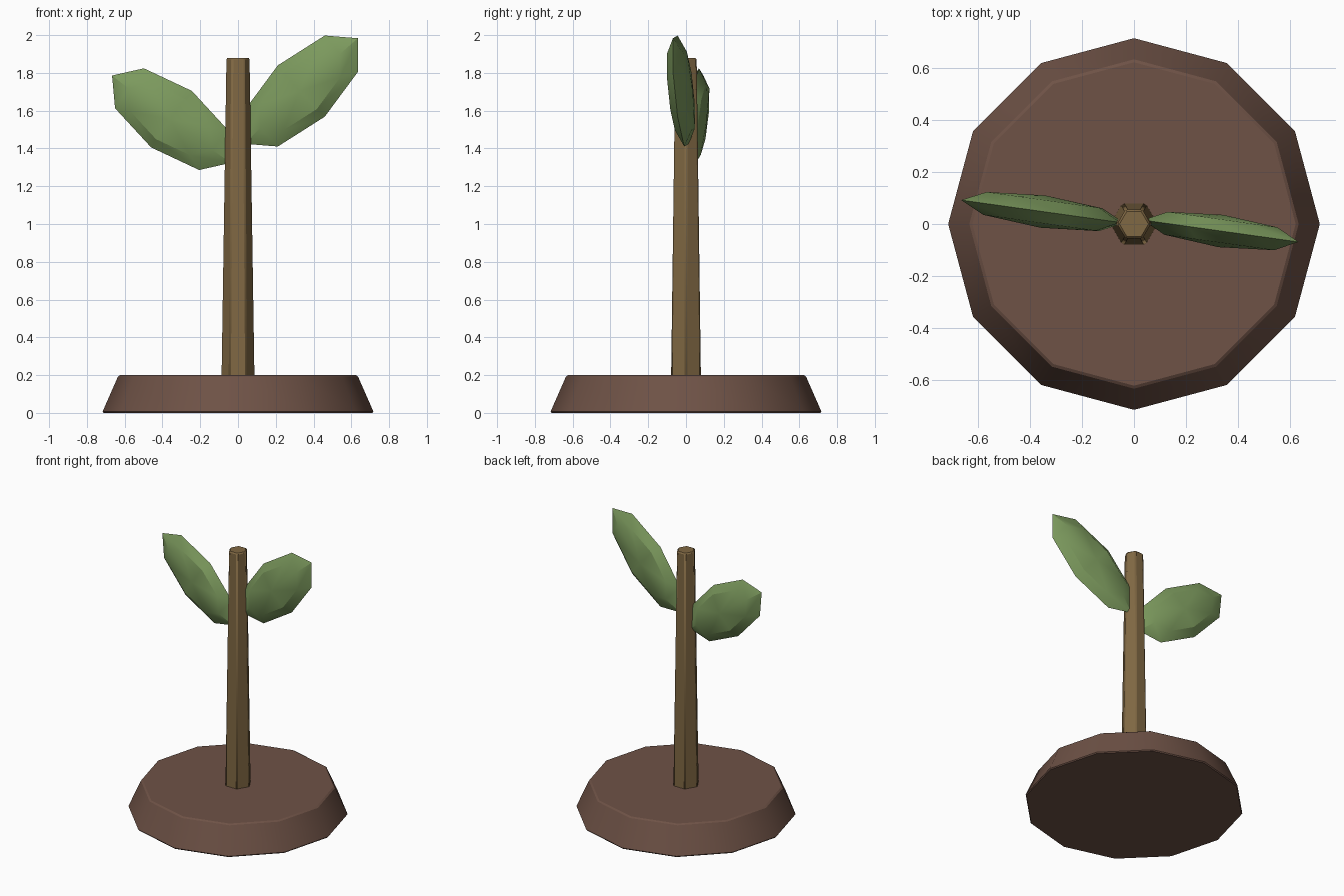
import bpy
from math import radians
from mathutils import Matrix

cube = bpy.data.objects.get("Cube")
if cube:
    bpy.data.objects.remove(cube, do_unlink=True)


def material(name, rgb):
    mat = bpy.data.materials.new(name)
    mat.use_nodes = True
    mat.diffuse_color = (*rgb, 1)
    bsdf = next(n for n in mat.node_tree.nodes if n.type == "BSDF_PRINCIPLED")
    bsdf.inputs["Base Color"].default_value = (*rgb, 1)
    return mat


soil_brown = material("soil_brown", (0.156, 0.084, 0.061))
bark_brown = material("bark_brown", (0.216, 0.138, 0.056))
leaf_green = material("leaf_green", (0.2, 0.32, 0.11))


def finish(name, mat):
    obj = bpy.context.object
    obj.name = name
    obj.data.materials.append(mat)
    bpy.ops.object.shade_smooth_by_angle(angle=radians(30.5))
    return obj


def tapered_prism(name, sides, r_low, r_high, z_low, z_high, turn, mat):
    """Tapered prism with a fine chamfer on its sharp edges."""
    bpy.ops.mesh.primitive_cone_add(
        vertices=sides, radius1=r_low, radius2=r_high, depth=z_high - z_low,
        location=(0, 0, (z_low + z_high) / 2))
    obj = bpy.context.object
    obj.data.transform(Matrix.Rotation(radians(turn), 4, "Z"))
    finish(name, mat)
    bevel = obj.modifiers.new("edge_chamfer", "BEVEL")
    bevel.width = 0.008
    bevel.segments = 1
    bevel.limit_method = "ANGLE"
    bevel.angle_limit = radians(40)


def leaf(name, centre, half_length, pitch, yaw):
    """Flattened low-poly sphere: length on x, thickness on y, width on z."""
    bpy.ops.mesh.primitive_uv_sphere_add(segments=8, ring_count=4, radius=1)
    obj = bpy.context.object
    poles_to_y = Matrix.Rotation(radians(90), 4, "X")
    size = Matrix.Diagonal((half_length, 0.063, 0.185, 1))
    aim = (Matrix.Rotation(radians(yaw), 4, "Z")
           @ Matrix.Rotation(radians(-pitch), 4, "Y"))
    obj.data.transform(aim @ size @ poles_to_y)
    obj.location = centre
    finish(name, leaf_green)


# Soil mound and stem
tapered_prism("soil_mound", 12, 0.72, 0.632, 0, 0.2, 0, soil_brown)
tapered_prism("stem", 6, 0.091, 0.065, 0.19, 1.88, 30, bark_brown)

# Leaves, the left one higher and steeper
leaf("left_leaf", (0.335, -0.027, 1.704), 0.412, 42.7, -8)
leaf("right_leaf", (-0.352, 0.048, 1.555), 0.393, 36, 172)
